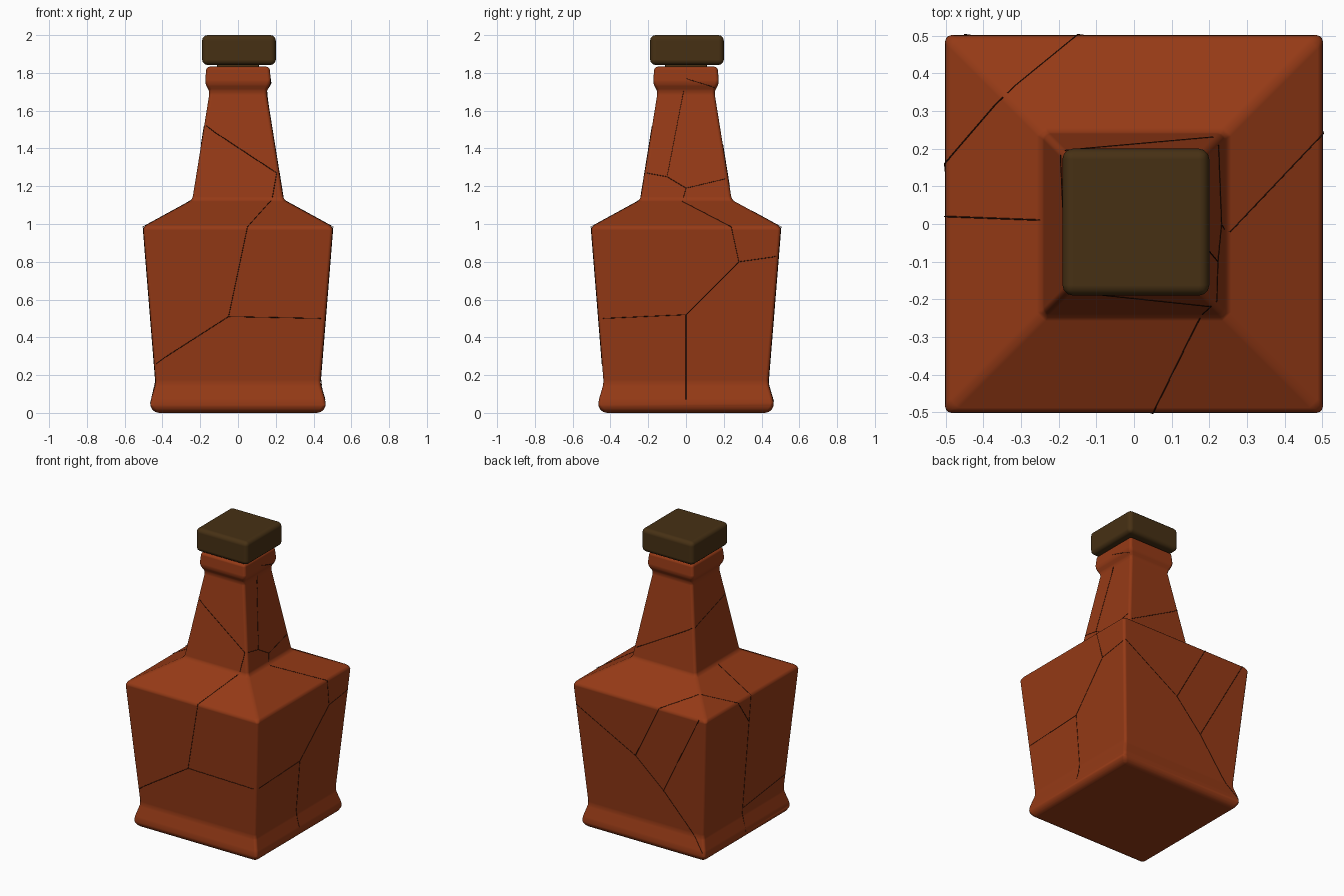
import bpy, bmesh
from mathutils import Vector

if "Cube" in bpy.data.objects:
    bpy.data.objects.remove(bpy.data.objects["Cube"])


def material(name, rgb):
    m = bpy.data.materials.new(name)
    m.diffuse_color = (*rgb, 1)
    m.use_nodes = True
    m.node_tree.nodes["Principled BSDF"].inputs["Base Color"].default_value = m.diffuse_color
    return m


def square_loft(name, profile, mat, bevel, centre=(0, 0), segments=3):
    """Stack square rings of (half width, height), cap the ends, soften edges."""
    bm = bmesh.new()
    rings = [[bm.verts.new((centre[0] + sx * w, centre[1] + sy * w, z))
              for sx, sy in ((-1, -1), (1, -1), (1, 1), (-1, 1))]
             for w, z in profile]
    for a, b in zip(rings, rings[1:]):
        for i in range(4):
            j = (i + 1) % 4
            bm.faces.new((a[i], a[j], b[j], b[i]))
    bm.faces.new(rings[0][::-1])
    bm.faces.new(rings[-1])
    me = bpy.data.meshes.new(name)
    bm.to_mesh(me)
    bm.free()
    me.materials.append(mat)
    ob = bpy.data.objects.new(name, me)
    bpy.context.collection.objects.link(ob)
    bpy.context.view_layer.objects.active = ob
    ob.select_set(True)
    bpy.ops.object.shade_smooth()
    ob.select_set(False)
    b = ob.modifiers.new("soft_edges", "BEVEL")
    b.width, b.segments, b.limit_method, b.angle_limit = bevel, segments, "ANGLE", 0.2
    b.harden_normals = True
    return ob


glass = material("amber", (0.30, 0.042, 0.008))
stopper = material("stopper_brown", (0.062, 0.030, 0.007))
dark = material("crack_dark", (0.03, 0.006, 0.002))

# Bottle: foot, tapered body, shoulder, neck and rim
PROFILE = [(0.435, 0), (0.463, 0.025), (0.464, 0.06), (0.436, 0.157),
           (0.503, 0.985), (0.242, 1.128), (0.15, 1.70), (0.175, 1.745), (0.167, 1.833)]
square_loft("bottle", PROFILE, glass, 0.022)

# Stopper: stem and lid
square_loft("stopper_stem", [(0.11, 1.75), (0.11, 1.86)], stopper, 0.005)
square_loft("stopper_lid", [(0.195, 1.842), (0.195, 2.0)], stopper, 0.028, (0.005, 0.005))


# Hairline cracks laid on the four sides
def half_width(z):
    for (w0, z0), (w1, z1) in zip(PROFILE, PROFILE[1:]):
        if z <= z1:
            return w0 + (w1 - w0) * (z - z0) / (z1 - z0)
    return PROFILE[-1][0]


SIDES = {
    "front": lambda a, d, z: (a, -d, z),
    "right": lambda a, d, z: (d, a, z),
    "back": lambda a, d, z: (a, d, z),
    "left": lambda a, d, z: (-d, a, z),
}
CRACKS = {
    "front": [[(-.44, .26), (-.05, .51), (.05, .985), (.18, 1.13), (.205, 1.27), (-.175, 1.52)],
              [(-.05, .51), (.44, .50)]],
    "right": [[(-.44, .50), (0, .52), (.28, .80), (.49, .83)],
              [(0, .07), (0, .52)],
              [(.28, .80), (.24, .985), (-.02, 1.12), (0, 1.19), (.21, 1.24)],
              [(0, 1.19), (-.1, 1.25), (-.21, 1.27)],
              [(-.1, 1.25), (0, 1.77), (.16, 1.72)]],
    "back": [[(.48, .84), (.05, .60), (-.15, .41), (-.45, .06)],
             [(.05, .60), (-.15, .985), (-.34, 1.07)],
             [(-.15, .41), (-.45, .985)],
             [(.21, 1.20), (-.19, 1.42)]],
    "left": [[(.02, .05), (.02, .985), (.01, 1.13)],
             [(.34, 1.07), (.16, .985), (.02, .80)],
             [(.02, .20), (-.42, .26)],
             [(-.18, 1.52), (.19, 1.42)]],
}
for side, place in SIDES.items():
    cu = bpy.data.curves.new("cracks_" + side, "CURVE")
    cu.dimensions = "3D"
    cu.bevel_depth = 0.0018
    cu.bevel_resolution = 0
    cu.materials.append(dark)
    for line in CRACKS[side]:
        pts = [Vector(line[0])]
        for p, q in zip(line, line[1:]):
            pts += [Vector(p).lerp(Vector(q), k / 8) for k in range(1, 9)]
        sp = cu.splines.new("POLY")
        sp.points.add(len(pts) - 1)
        for sp_pt, p in zip(sp.points, pts):
            # stay just inside the rounded corners
            d = half_width(p.y)
            a = max(-d + 0.012, min(d - 0.012, p.x))
            sp_pt.co = (*place(a, d, p.y), 1)
    ob = bpy.data.objects.new("cracks_" + side, cu)
    bpy.context.collection.objects.link(ob)
